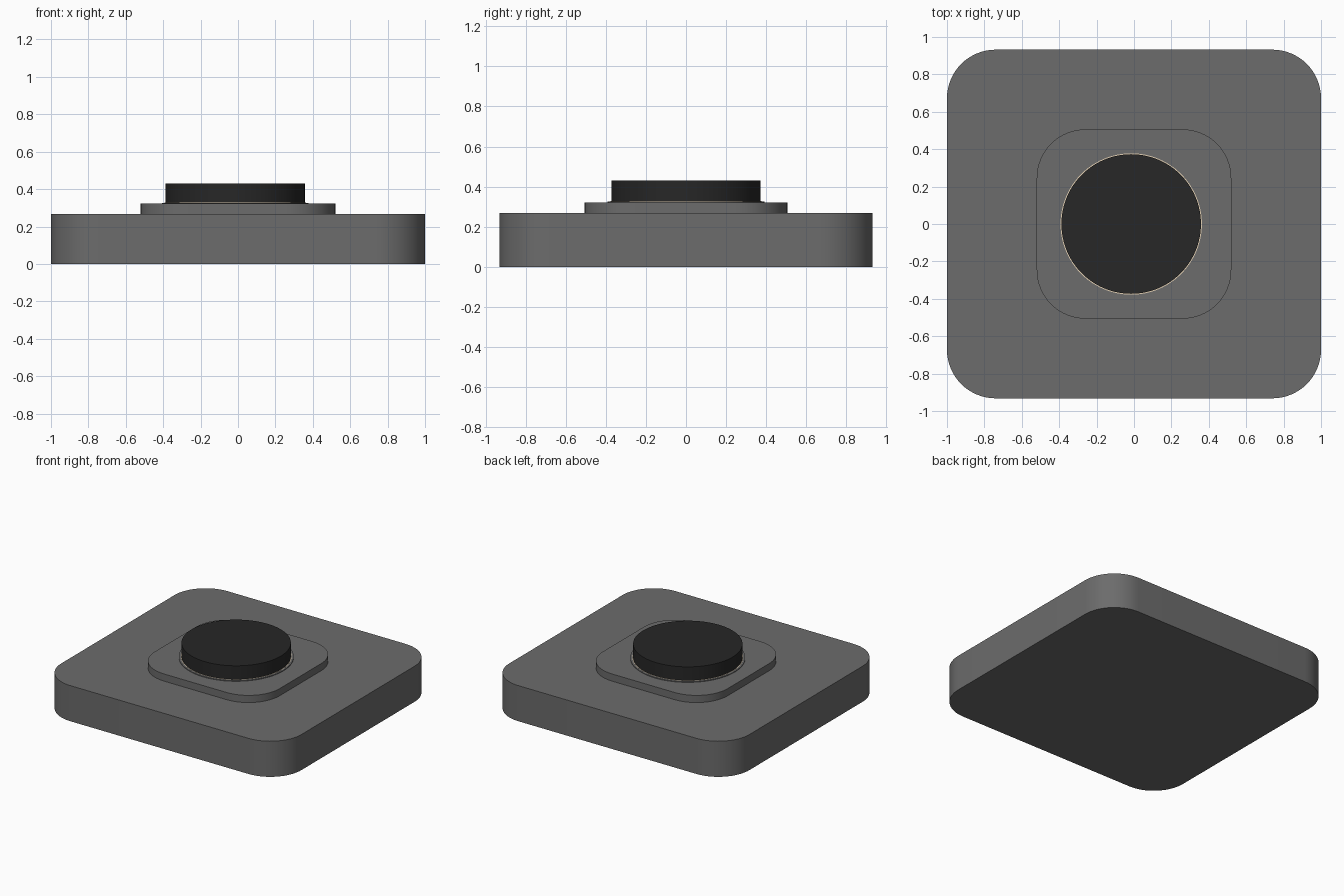
import bpy, math
from math import radians

if "Cube" in bpy.data.objects:
    bpy.data.objects.remove(bpy.data.objects["Cube"])


def material(name, color):
    m = bpy.data.materials.new(name)
    m.diffuse_color = (*color, 1)
    m.use_nodes = True
    m.node_tree.nodes["Principled BSDF"].inputs["Base Color"].default_value = m.diffuse_color
    return m


grey = material("grey_plastic", (0.15, 0.15, 0.15))
dark = material("dark_rubber", (0.02, 0.02, 0.02))
cream = material("cream_trim", (0.75, 0.62, 0.45))


def extrude(name, loops, z0, z1, mat):
    """Solid prism from an outer outline, with an optional inner hole outline."""
    n = len(loops[0])
    verts = [(x, y, z) for loop in loops for z in (z0, z1) for x, y in loop]
    faces = []
    nxt = [(i, (i + 1) % n) for i in range(n)]
    faces += [(i, j, n + j, n + i) for i, j in nxt]
    if len(loops) == 1:
        faces += [tuple(range(n))[::-1], tuple(range(n, 2 * n))]
    else:
        for i, j in nxt:
            faces += [(2*n + j, 2*n + i, 3*n + i, 3*n + j),
                      (n + i, n + j, 3*n + j, 3*n + i),
                      (j, i, 2*n + i, 2*n + j)]
    me = bpy.data.meshes.new(name)
    me.from_pydata(verts, [], faces)
    me.materials.append(mat)
    ob = bpy.data.objects.new(name, me)
    bpy.context.collection.objects.link(ob)
    bpy.ops.object.select_all(action='DESELECT')
    bpy.context.view_layer.objects.active = ob
    ob.select_set(True)
    bpy.ops.object.shade_smooth_by_angle(angle=radians(30))
    return ob


def rounded(hx, hy, r, seg=16):
    pts = []
    for k, (sx, sy) in enumerate([(1, 1), (-1, 1), (-1, -1), (1, -1)]):
        for i in range(seg + 1):
            a = radians(90) * (k + i / seg)
            pts.append((sx * (hx - r) + r * math.cos(a),
                        sy * (hy - r) + r * math.sin(a)))
    return pts


def circle(r, cx=-0.015, cy=0.0, n=96):
    return [(cx + r * math.cos(math.tau * i / n), cy + r * math.sin(math.tau * i / n))
            for i in range(n)]


# Wide base slab and the raised pad on it
extrude("base", [rounded(1.0, 0.932, 0.26)], 0, 0.268, grey)
extrude("raised_pad", [rounded(0.52, 0.506, 0.26)], 0.268, 0.322, grey)

# Low collar and thin trim line around the button
extrude("collar", [circle(0.392), circle(0.378)], 0.322, 0.327, grey)
extrude("trim_ring", [circle(0.378), circle(0.373)], 0.322, 0.328, cream)

# Round button
extrude("button", [circle(0.373)], 0.322, 0.43, dark)
